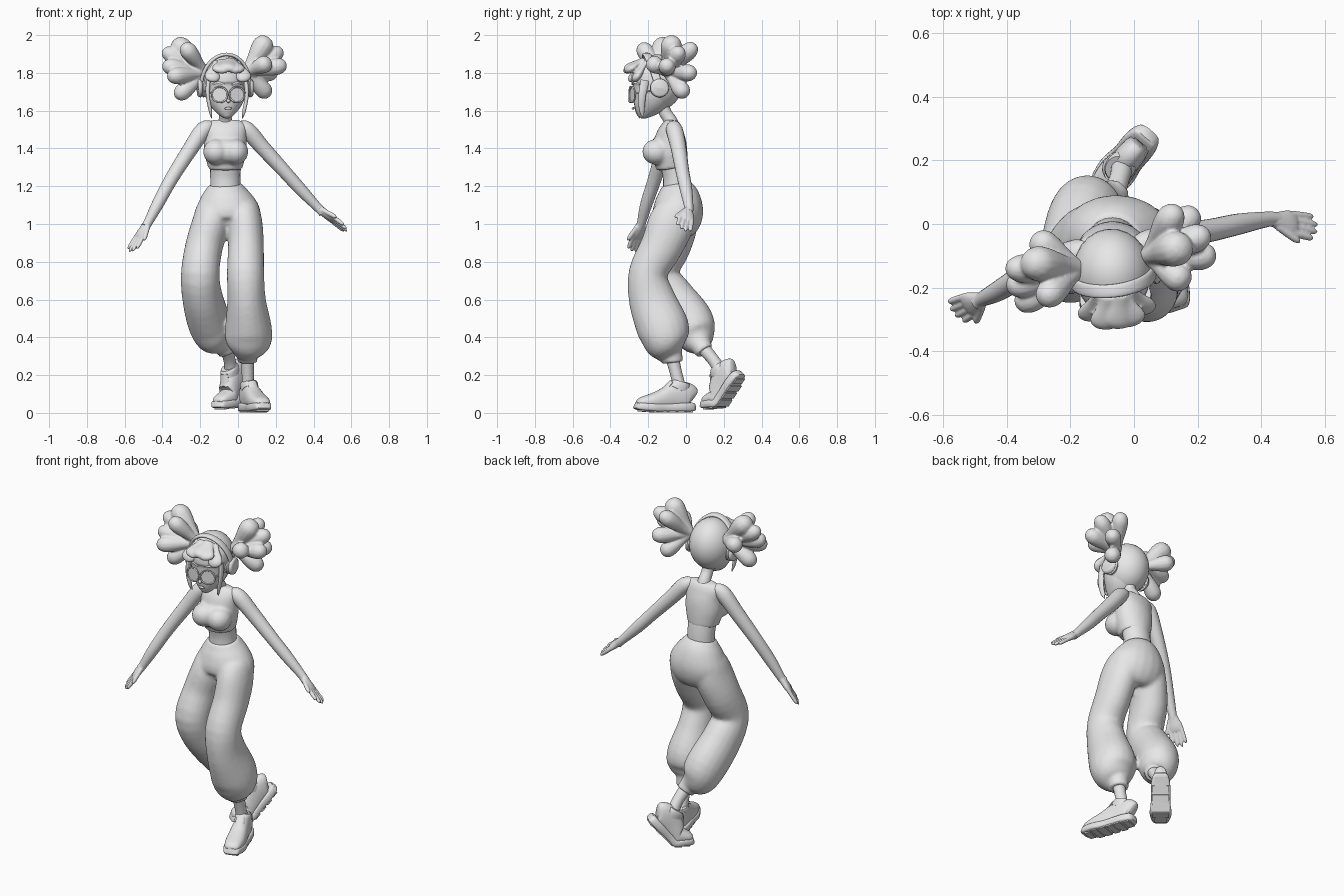
import bpy
import bmesh
from math import sin, cos, pi, radians
from mathutils import Vector, Matrix

default_cube = bpy.data.objects.get("Cube")
if default_cube:
    bpy.data.objects.remove(default_cube, do_unlink=True)

# One plain clay colour
clay = bpy.data.materials.new("clay_grey")
clay.use_nodes = True
clay.diffuse_color = (0.8, 0.8, 0.8, 1)
clay.node_tree.nodes["Principled BSDF"].inputs["Base Color"].default_value = (0.8, 0.8, 0.8, 1)

X, Y, Z = Vector((1, 0, 0)), Vector((0, 1, 0)), Vector((0, 0, 1))
parts = []


def catmull(points, steps):
    """Smooth a list of number tuples."""
    p = [Vector(q) for q in points]
    p = [p[0] * 2 - p[1]] + p + [p[-1] * 2 - p[-2]]
    out = []
    for i in range(1, len(p) - 2):
        a, b, c, d = p[i - 1:i + 3]
        for k in range(steps):
            t = k / steps
            out.append((b * 2 + (c - a) * t + (a * 2 - b * 5 + c * 4 - d) * t * t
                        + (b * 3 - a - c * 3 + d) * t ** 3) / 2)
    return out + [p[-2]]


def loft(bm, points, side=X, steps=4, sides=20, power=1.0):
    """Sweep ellipses (x, y, z, half width, half depth) along a smooth path."""
    path = catmull(points, steps) if steps > 1 else [Vector(q) for q in points]
    rings = []
    for i, q in enumerate(path):
        before, after = path[max(i - 1, 0)], path[min(i + 1, len(path) - 1)]
        t = (Vector(after[:3]) - Vector(before[:3])).normalized()
        u = (side - t * side.dot(t)).normalized()
        v = t.cross(u)
        ring = []
        for k in range(sides):
            c, s = cos(2 * pi * k / sides), sin(2 * pi * k / sides)
            c = abs(c) ** power * (1 if c > 0 else -1)
            s = abs(s) ** power * (1 if s > 0 else -1)
            ring.append(bm.verts.new(Vector(q[:3]) + u * c * max(q[3], 0.002) + v * s * max(q[4], 0.002)))
        rings.append(ring)
    for a, b in zip(rings, rings[1:]):
        for k in range(sides):
            j = (k + 1) % sides
            bm.faces.new((a[k], a[j], b[j], b[k]))
    bm.faces.new(rings[0])
    bm.faces.new(rings[-1])


def ball(bm, center, size):
    m = Matrix.Translation(center) @ Matrix.Diagonal((*size, 1))
    bmesh.ops.create_uvsphere(bm, u_segments=24, v_segments=16, radius=1, matrix=m)


def lobe(bm, base, tip, r, flat=1.0, side=X):
    """Rounded teardrop lock of hair."""
    a, b = Vector(base), Vector(tip)
    shape = ((0, .5), (.3, .65), (.6, .95), (.8, 1), (.93, .72), (.98, .4), (1, .05))
    loft(bm, [(*a.lerp(b, t), r * w, r * w * flat) for t, w in shape], side, 3, 14)


def finish(name, bm, frame=Matrix(), voxel=0.0, soft=6):
    bmesh.ops.recalc_face_normals(bm, faces=bm.faces[:])
    mesh = bpy.data.meshes.new(name)
    bm.to_mesh(mesh)
    bm.free()
    mesh.materials.append(clay)
    ob = bpy.data.objects.new(name, mesh)
    ob.matrix_world = frame
    bpy.context.collection.objects.link(ob)
    if voxel:
        remesh = ob.modifiers.new("merge", 'REMESH')
        remesh.mode, remesh.voxel_size, remesh.use_smooth_shade = 'VOXEL', voxel, True
        soften = ob.modifiers.new("soften", 'SMOOTH')
        soften.factor, soften.iterations = 0.5, soft
    parts.append(ob)


def round_limb(name, points):
    bm = bmesh.new()
    loft(bm, [(*p, p[-1]) for p in points])
    finish(name, bm)


# Baggy trousers: pelvis and two legs merged into one cloth
bm = bmesh.new()
loft(bm, [(-.067, -.05, 1.21, .087, .081), (-.064, -.042, 1.15, .135, .115),
          (-.057, -.042, 1.07, .174, .134), (-.053, -.055, 1, .165, .122), (-.053, -.07, .965, .1, .08)])
loft(bm, [(.005, -.045, 1.16, .04, .05), (.02, -.05, 1.09, .085, .1), (.037, -.08, 1, .093, .122),
          (.042, -.13, .88, .095, .113),
          (.04, -.2, .74, .099, .104), (.045, -.18, .6, .102, .124), (.055, -.122, .45, .124, .139),
          (.055, -.105, .37, .12, .117), (.05, -.085, .32, .08, .082), (.05, -.075, .3, .055, .058),
          (.05, -.07, .265, .054, .057)])
loft(bm, [(-.11, -.045, 1.16, .04, .05), (-.13, -.045, 1.09, .085, .1), (-.145, -.06, 1, .1, .122),
          (-.18, -.09, .88, .1, .115),
          (-.2, -.145, .74, .102, .105), (-.19, -.085, .62, .107, .122), (-.155, .02, .485, .114, .126),
          (-.12, .055, .4, .102, .102), (-.075, .08, .355, .055, .057), (-.06, .1, .325, .052, .052)])
finish("trousers", bm, voxel=0.009, soft=12)

# Bare midriff and the cropped top
bm = bmesh.new()
loft(bm, [(-.067, -.05, 1.17, .08, .073), (-.067, -.053, 1.25, .08, .07), (-.067, -.07, 1.34, .085, .072)])
finish("midriff", bm)
bm = bmesh.new()
loft(bm, [(-.067, -.074, 1.29, .09, .085), (-.067, -.082, 1.38, .112, .09), (-.067, -.083, 1.46, .113, .081),
          (-.067, -.076, 1.52, .114, .055), (-.067, -.073, 1.55, .082, .032)])
for x in (-.117, -.013):
    ball(bm, (x, -.158, 1.382), (.068, .074, .068))
ball(bm, (-.065, -.15, 1.385), (.085, .066, .068))
finish("crop_top", bm, voxel=0.008, soft=14)

# Neck and arms
round_limb("neck", [(-.067, -.075, 1.5, .05), (-.067, -.085, 1.55, .036),
                    (-.067, -.11, 1.59, .033), (-.067, -.13, 1.65, .036)])
round_limb("left_arm", [(-.01, -.07, 1.515, .025), (.045, -.062, 1.5, .044), (.13, -.04, 1.405, .041),
                        (.24, -.02, 1.285, .036), (.33, 0, 1.185, .033), (.42, .015, 1.09, .024),
                        (.45, .013, 1.06, .024)])
round_limb("right_arm", [(-.125, -.08, 1.515, .025), (-.18, -.092, 1.5, .044), (-.257, -.12, 1.39, .041),
                         (-.352, -.165, 1.24, .036), (-.425, -.21, 1.105, .032), (-.475, -.235, 1.01, .024),
                         (-.49, -.245, .985, .024)])


def hand(name, wrist, aim, across):
    """Flat palm, four fingers and a thumb on the 'across' side."""
    w, d = Vector(wrist), Vector(aim).normalized()
    s = Vector(across)
    s = (s - d * s.dot(d)).normalized()
    bm = bmesh.new()
    palm = ((0, .022, .021), (.03, .03, .021), (.07, .042, .019), (.095, .04, .014), (.103, .03, .008))
    loft(bm, [(*(w + d * a), b, c) for a, b, c in palm], s, 3, 16)

    def digit(start, end, r):
        loft(bm, [(*start.lerp(end, t), r * k, r * k) for t, k in ((0, 1), (.5, 1), (.85, .85), (1, .2))], s, 3, 10)
    for i, reach in enumerate((.165, .185, .19, .175)):
        off = (i - 1.5) * -.021
        digit(w + d * .085 + s * off, w + d * reach + s * off * 1.2, .0115)
    digit(w + d * .025 + s * .02, w + d * .11 + s * .06, .0125)
    finish(name, bm, voxel=0.004, soft=4)


hand("left_hand", (.43, .015, 1.08), (.15, -.03, -.115), (.25, -1, .25))
hand("right_hand", (-.475, -.235, 1.01), (-.095, -.045, -.16), (.5, -.8, -.1))

# Ankles
round_limb("left_ankle", [(.05, -.075, .3, .036), (.052, -.05, .2, .032), (.054, -.025, .1, .036)])
round_limb("right_ankle", [(-.065, .085, .35, .036), (-.045, .145, .28, .032), (-.035, .185, .215, .036)])


def shoe(name, frame, flex):
    """Trainer pointing to local -y, standing on local z = 0, toes bent up by flex."""
    upper, sole = bmesh.new(), bmesh.new()
    loft(upper, [(0, -.155, .04, .03, .012), (0, -.135, .05, .045, .027), (0, -.08, .058, .054, .042),
                 (0, -.02, .07, .052, .055), (0, .04, .084, .047, .07), (0, .1, .09, .044, .074),
                 (0, .135, .085, .038, .066), (0, .15, .075, .025, .045)], X, 4, 24, .85)
    loft(upper, [(0, .07, .12, .044, .06), (0, .085, .148, .046, .054), (0, .09, .163, .041, .047)], X, 3, 24, .9)
    # Tongue
    loft(upper, [(0, -.04, .1, .026, .014), (0, 0, .125, .028, .015), (0, .035, .165, .024, .01)], X, 3, 14)
    loft(sole, [(0, -.165, .034, .028, .014), (0, -.15, .03, .046, .02), (0, -.08, .028, .061, .022),
                (0, 0, .028, .054, .022), (0, .09, .03, .054, .024), (0, .145, .031, .043, .023),
                (0, .162, .032, .026, .018)], X, 5, 24, .45)
    for i in range(6):
        y = (i - 2.5) * .05
        m = Matrix.Translation((0, y, .01)) @ Matrix.Diagonal((.095 if abs(y) < .1 else .07, .036, .016, 1))
        bmesh.ops.create_cube(sole, size=1, matrix=m)
    pivot = Vector((0, -.05, .02))
    for suffix, bm in (("_upper", upper), ("_sole", sole)):
        for v in bm.verts:
            share = min(max((-.02 - v.co.y) / .06, 0), 1)
            v.co = pivot + Matrix.Rotation(-flex * share, 3, 'X') @ (v.co - pivot)
        finish(name + suffix, bm, frame)


shoe("left_shoe", Matrix.Translation((.085, -.11, 0)) @ Matrix.Rotation(.32, 4, 'Z'), .06)
# The trailing foot stands on its bent toes
heelward = Vector((.42, .5, .75)).normalized()
upward = (Z - heelward * heelward.z).normalized()
sideways = heelward.cross(upward)
tilt = Matrix((sideways, heelward, upward)).transposed().to_4x4()
shoe("right_shoe", Matrix.Translation((-.008, .22, .07)) @ tilt, .75)

# Head, turned slightly; everything on it shares this frame
turn = Matrix.Translation((-.067, -.16, 0)) @ Matrix.Rotation(.12, 4, 'Z')
bm = bmesh.new()
loft(bm, [(0, -.085, 1.565, .012, .012), (0, -.075, 1.58, .036, .036), (0, -.055, 1.615, .069, .07),
          (0, -.03, 1.66, .098, .1), (0, -.005, 1.72, .113, .126), (0, 0, 1.79, .113, .127),
          (0, .005, 1.85, .085, .095), (0, .005, 1.88, .04, .045)], X, 4, 28)
ball(bm, (0, -.132, 1.652), (.011, .016, .011))
ball(bm, (0, -.121, 1.612), (.02, .007, .007))
finish("head", bm, turn)

# Hair cap with the face left open
bm = bmesh.new()
ball(bm, (0, .008, 1.75), (.123, .138, .148))
bmesh.ops.delete(bm, geom=[f for f in bm.faces if f.calc_center_median().y < -.04
                           and f.calc_center_median().z < 1.8], context='FACES')
finish("hair_cap", bm, turn)

# Swept fringe and the loose strand in front of each ear
bm = bmesh.new()
for sx in (-1, 1):
    lobe(bm, (sx * .02, -.065, 1.87), (sx * .05, -.165, 1.805), .046, .45)
    lobe(bm, (sx * .05, -.055, 1.86), (sx * .095, -.13, 1.755), .042, .5)
lobe(bm, (.02, -.065, 1.875), (-.01, -.168, 1.815), .046, .45)
finish("fringe", bm, turn, voxel=0.006)
bm = bmesh.new()
for sx in (-1, 1):
    loft(bm, [(sx * .1, -.07, 1.76, .012, .024), (sx * .104, -.085, 1.68, .01, .02),
              (sx * .09, -.085, 1.6, .009, .014), (sx * .082, -.075, 1.56, .002, .002)])
finish("side_strands", bm, turn)

# Round glasses with lenses, arms and bridge, and the brows
bm = bmesh.new()
for sx in (-1, 1):
    spots = [(sx * .046 + cos(a) * .041, sin(a) * .041) for a in (2 * pi * k / 24 for k in range(25))]
    rim = [(x, -.142 + abs(x) * .25, 1.685 + z, .0045, .0045) for x, z in spots]
    loft(bm, rim, Y, 1, 8)
    bm.faces.new([bm.verts.new(p[:3]) for p in rim[:-1]])
    loft(bm, [(sx * .086, -.12, 1.69, .004, .004), (sx * .122, -.01, 1.71, .004, .004)], Z, 1, 8)
loft(bm, [(-.008, -.142, 1.69, .004, .004), (.008, -.142, 1.69, .004, .004)], Y, 1, 8)
finish("glasses", bm, turn)
bm = bmesh.new()
for sx in (-1, 1):
    loft(bm, [(sx * .02, -.125, 1.738, .003, .004), (sx * .05, -.118, 1.748, .004, .006),
              (sx * .08, -.092, 1.74, .002, .003)], Y, 3, 8)
finish("brows", bm, turn)

# Headphones: band over the head and a cup on each side
bm = bmesh.new()
arc = [pi * k / 20 for k in range(21)]
loft(bm, [(cos(a) * .129, -.05 * sin(a), 1.735 + sin(a) * .163, .021, .009) for a in arc], Y, 1, 14, .7)
for sx in (-1, 1):
    loft(bm, [(sx * x, .005, 1.72, r, r) for x, r in
              ((.1, .046), (.118, .05), (.124, .044), (.13, .05), (.143, .047), (.148, .038), (.146, .03))],
         Y, 1, 28)
finish("headphones", bm, turn)

# Two bunches of puffy locks
bunches = {
    "left_hair_bunch": ((.04, -.1, 1.8), ((.16, -.07, 1.99), (.135, .05, 1.95), (.235, -.03, 1.925), (.258, -.1, 1.845),
                                          (.2, .045, 1.8), (.17, -.19, 1.86), (.165, 0, 1.68))),
    "right_hair_bunch": ((-.17, -.14, 1.8), ((-.34, -.12, 1.975), (-.29, -.24, 1.95), (-.4, -.14, 1.92),
                                             (-.4, -.2, 1.84), (-.32, -.04, 1.84), (-.37, -.26, 1.78),
                                             (-.33, -.2, 1.67)))}
for name, (base, tips) in bunches.items():
    bm = bmesh.new()
    for i, tip in enumerate(tips):
        lobe(bm, base, tip, .055 if i == 0 else .045, 1, Y)
    finish(name, bm, voxel=0.006, soft=3)

# Smooth shading that keeps hard edges
bpy.ops.object.select_all(action='DESELECT')
for ob in parts:
    ob.select_set(True)
bpy.context.view_layer.objects.active = parts[0]
bpy.ops.object.shade_smooth_by_angle(angle=radians(50))
